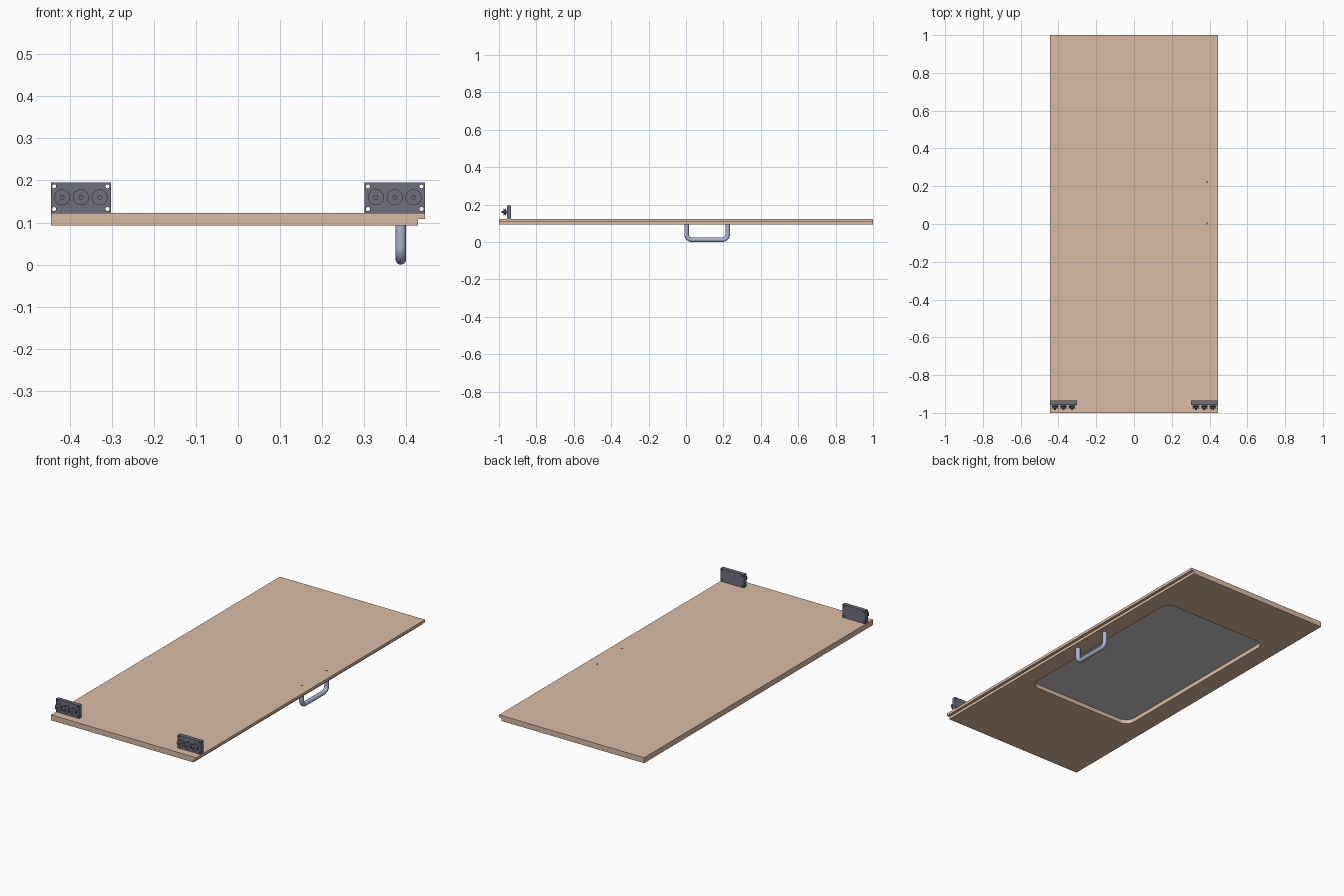
import bpy, bmesh, math
from mathutils import Matrix

if "Cube" in bpy.data.objects:
    bpy.data.objects.remove(bpy.data.objects["Cube"])


def material(name, rgb):
    m = bpy.data.materials.new(name)
    m.diffuse_color = (*rgb, 1)
    m.use_nodes = True
    m.node_tree.nodes["Principled BSDF"].inputs["Base Color"].default_value = m.diffuse_color
    return m


WOOD = material("wood", (0.70, 0.50, 0.37))
DARK = material("dark_steel", (0.16, 0.16, 0.21))
STEEL = material("steel", (0.42, 0.46, 0.62))


def prism(name, outline, depth, matrix=Matrix(), mat=None):
    """Extrude a 2D outline along local z by depth."""
    bm = bmesh.new()
    face = bm.faces.new([bm.verts.new((u, v, 0)) for u, v in outline])
    ext = bmesh.ops.extrude_face_region(bm, geom=[face])["geom"]
    bmesh.ops.translate(bm, vec=(0, 0, depth),
                        verts=[g for g in ext if isinstance(g, bmesh.types.BMVert)])
    bmesh.ops.recalc_face_normals(bm, faces=bm.faces)
    bm.transform(matrix)
    return finish(name, bm, mat)


def finish(name, bm, mat=None):
    me = bpy.data.meshes.new(name)
    bm.to_mesh(me)
    bm.free()
    ob = bpy.data.objects.new(name, me)
    bpy.context.collection.objects.link(ob)
    if mat:
        me.materials.append(mat)
    return ob


def activate(ob):
    bpy.ops.object.select_all(action='DESELECT')
    ob.select_set(True)
    bpy.context.view_layer.objects.active = ob


def smooth(ob):
    activate(ob)
    bpy.ops.object.shade_smooth_by_angle(angle=math.radians(40))


def cut(ob, cutter):
    mod = ob.modifiers.new("cut", 'BOOLEAN')
    mod.operation, mod.solver, mod.object = 'DIFFERENCE', 'EXACT', cutter
    activate(ob)
    bpy.ops.object.modifier_apply(modifier=mod.name)
    bpy.data.objects.remove(cutter)


def rounded_rect(x0, x1, y0, y1, r, n=10):
    pts = []
    for cx, cy, a in ((x1 - r, y1 - r, 0), (x0 + r, y1 - r, 90),
                      (x0 + r, y0 + r, 180), (x1 - r, y0 + r, 270)):
        for i in range(n + 1):
            t = math.radians(a + 90 * i / n)
            pts.append((cx + r * math.cos(t), cy + r * math.sin(t)))
    return pts


def circle(cx, cy, r, n=24):
    return [(cx + r * math.cos(2 * math.pi * i / n),
             cy + r * math.sin(2 * math.pi * i / n)) for i in range(n)]


# maps outline (x, z) to the world, extruding toward -y from the given y
def upright(y):
    return Matrix.Translation((0, y, 0)) @ Matrix.Rotation(math.radians(90), 4, 'X')


# door leaf with a rebate along its right edge
Z0, Z1 = 0.093, 0.123
section = [(-0.444, Z0), (0.428, Z0), (0.428, 0.108), (0.444, 0.108),
           (0.444, Z1), (-0.444, Z1)]
door = prism("door_leaf", section, 2.0, upright(1.0), WOOD)

# recess in the underside, with a grey inset sheet on its floor
FLOOR = 0.117
pocket = rounded_rect(-0.333, 0.333, -0.45, 0.67, 0.055)
cut(door, prism("pocket_cutter", pocket, 0.08,
                Matrix.Translation((0, 0, FLOOR - 0.08)), WOOD))
prism("inset_sheet", pocket, 0.001, Matrix.Translation((0, 0, FLOOR - 0.001)))

# pull handle: bent round bar under the door
HX, R, BEND, LOW = 0.387, 0.0123, 0.03, 0.0123
path = [(0.003, Z0 + 0.002)]
for cy, a in ((0.003 + BEND, 180), (0.223 - BEND, 270)):
    for i in range(11):
        t = math.radians(a + 9 * i)
        path.append((cy + BEND * math.cos(t), LOW + BEND + BEND * math.sin(t)))
path.append((0.223, Z0 + 0.002))
cu = bpy.data.curves.new("pull_handle", 'CURVE')
cu.dimensions = '3D'
cu.bevel_depth, cu.bevel_resolution, cu.use_fill_caps = R, 6, True
sp = cu.splines.new('POLY')
sp.points.add(len(path) - 1)
for p, (y, z) in zip(sp.points, path):
    p.co = (HX, y, z, 1)
handle = bpy.data.objects.new("pull_handle", cu)
bpy.context.collection.objects.link(handle)
cu.materials.append(STEEL)
activate(handle)
bpy.ops.object.convert(target='MESH')
smooth(handle)

# handle fixing bolts showing on the top face
for i, y in enumerate((0.003, 0.223)):
    smooth(prism(f"handle_bolt_{i}", circle(HX, y, 0.006), 0.001,
                 Matrix.Translation((0, 0, Z1 - 0.0002)), DARK))

# grooved roller profile: (radius, distance in front of the plate)
PROFILE = [(0, -0.002), (0.008, -0.002), (0.008, 0.005), (0.019, 0.005),
           (0.019, 0.008), (0.014, 0.011), (0.014, 0.014), (0.019, 0.017),
           (0.019, 0.020), (0.007, 0.020), (0, 0.020)]


def roller(name, x, y, z):
    bm = bmesh.new()
    vs = [bm.verts.new((r, 0, d)) for r, d in PROFILE]
    es = [bm.edges.new(e) for e in zip(vs, vs[1:])]
    bmesh.ops.spin(bm, geom=vs + es, cent=(0, 0, 0), axis=(0, 0, 1),
                   angle=2 * math.pi, steps=32, use_merge=False)
    bmesh.ops.remove_doubles(bm, verts=bm.verts, dist=1e-5)
    bmesh.ops.recalc_face_normals(bm, faces=bm.faces)
    bm.transform(Matrix.Translation((x, 0, z)) @ upright(y))
    smooth(finish(name, bm, DARK))


# roller brackets at the front corners
BACK, FRONT, ZC = -0.935, -0.957, 0.16
for side, xc in (("left", -0.3735), ("right", 0.3725)):
    w = 0.0715
    plate = prism(f"{side}_bracket_plate",
                  [(xc - w, Z1), (xc + w, Z1), (xc + w, 0.195), (xc - w, 0.195)],
                  BACK - FRONT, upright(BACK), DARK)
    for sx in (-1, 1):
        for z in (0.132, 0.186):
            cut(plate, prism("hole_cutter", circle(xc + sx * 0.0635, z, 0.0048, 16),
                             0.1, upright(BACK + 0.03), DARK))
    for i in range(3):
        x = xc + (i - 1) * 0.0447
        roller(f"{side}_roller_{i}", x, FRONT, ZC)
        prism(f"{side}_roller_bolt_{i}", circle(x, ZC, 0.006, 6), 0.011,
              upright(FRONT - 0.018), DARK)
